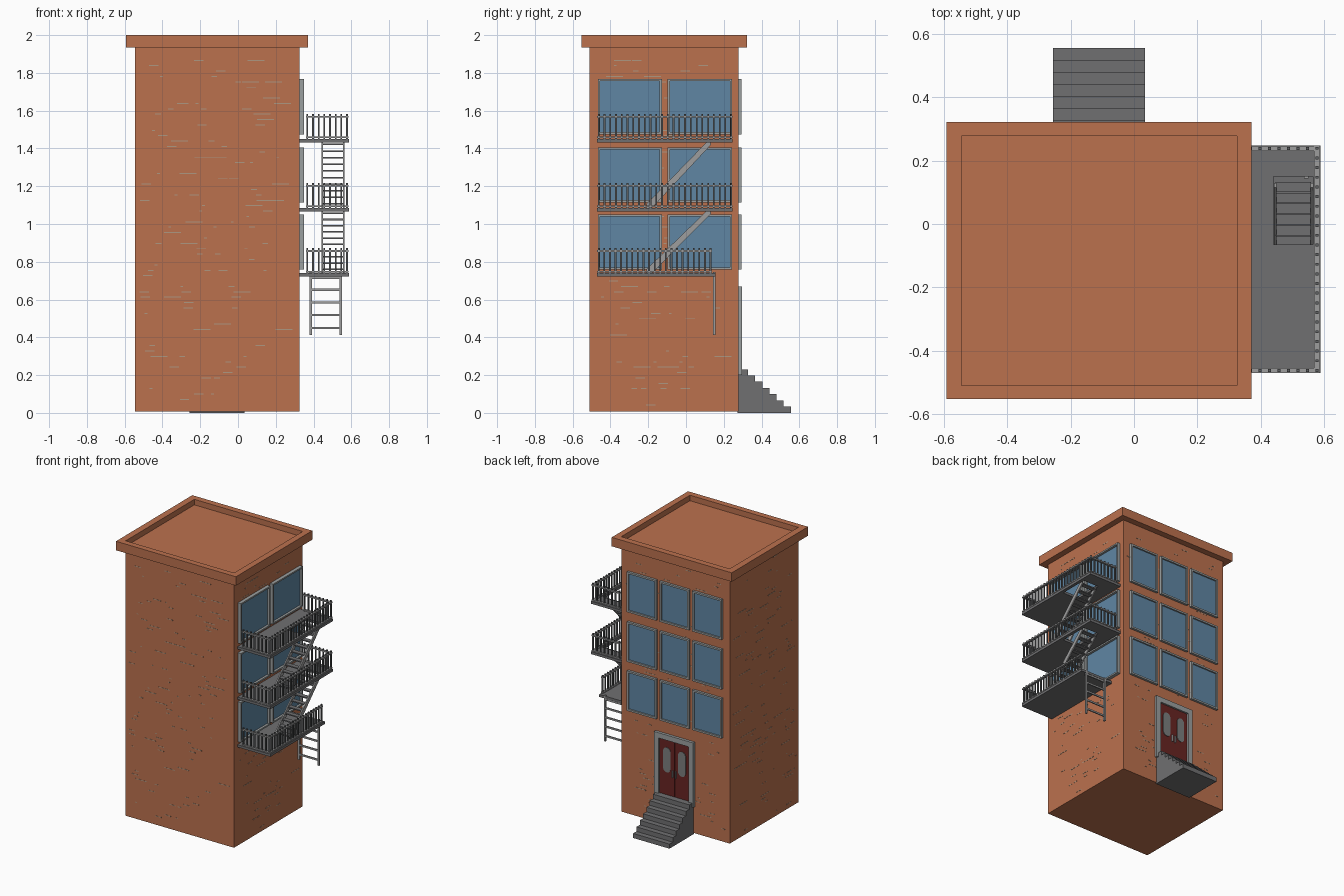
import bpy, bmesh, math, random
from mathutils import Matrix, Vector

if "Cube" in bpy.data.objects:
    bpy.data.objects.remove(bpy.data.objects["Cube"])

random.seed(4)


def mat(name, r, g, b):
    m = bpy.data.materials.new(name)
    m.diffuse_color = (r, g, b, 1)
    m.use_nodes = True
    m.node_tree.nodes["Principled BSDF"].inputs["Base Color"].default_value = m.diffuse_color
    return m


BRICK = mat("brick", 0.50, 0.165, 0.076)
MORTAR = mat("mortar", 0.42, 0.31, 0.22)
GLASS = mat("window_glass", 0.115, 0.24, 0.37)
FRAME = mat("frame_grey", 0.33, 0.35, 0.35)
STONE = mat("step_grey", 0.16, 0.16, 0.165)
IRON = mat("dark_iron", 0.11, 0.115, 0.12)
STEEL = mat("light_steel", 0.34, 0.34, 0.34)
RED = mat("door_red", 0.14, 0.018, 0.016)
PANE = mat("door_pane", 0.20, 0.21, 0.21)


def finish(name, bm, material):
    me = bpy.data.meshes.new(name)
    bm.to_mesh(me)
    bm.free()
    me.materials.append(material)
    ob = bpy.data.objects.new(name, me)
    bpy.context.collection.objects.link(ob)
    return ob


def add_box(bm, x0, x1, y0, y1, z0, z1):
    m = Matrix.Translation(((x0 + x1) / 2, (y0 + y1) / 2, (z0 + z1) / 2))
    bmesh.ops.create_cube(bm, size=1, matrix=m @ Matrix.Diagonal((x1 - x0, y1 - y0, z1 - z0, 1)))


def boxes(name, items, material):
    bm = bmesh.new()
    for b in items:
        add_box(bm, *b)
    return finish(name, bm, material)


def prism(name, pts, axis, a, b, material):
    """Extrude a 2D profile: axis 'x' reads (y, z), axis 'y' reads (x, z)."""
    bm = bmesh.new()
    place = (lambda p: (a, p[0], p[1])) if axis == 'x' else (lambda p: (p[0], a, p[1]))
    f = bm.faces.new([bm.verts.new(place(p)) for p in pts])
    ext = bmesh.ops.extrude_face_region(bm, geom=[f])
    d = Vector((b - a, 0, 0)) if axis == 'x' else Vector((0, b - a, 0))
    bmesh.ops.translate(bm, vec=d, verts=[v for v in ext["geom"] if isinstance(v, bmesh.types.BMVert)])
    bmesh.ops.recalc_face_normals(bm, faces=bm.faces)
    return finish(name, bm, material)


# Building shell
X0, X1, Y0, Y1 = -0.545, 0.325, -0.51, 0.277
boxes("brick_tower", [(X0, X1, Y0, Y1, 0.008, 1.96)], BRICK)
C0, C1, D0, D1 = -0.592, 0.37, -0.552, 0.322
boxes("roof_cornice", [
    (C0, C1, D0, Y0 + 0.001, 1.935, 2), (C0, C1, Y1, D1, 1.935, 2),
    (C0, X0 + 0.001, Y0, Y1, 1.935, 2), (X1, C1, Y0, Y1, 1.935, 2)], BRICK)

# Worn mortar dashes lying on the brick courses
dashes = []
t = 0.0012
for side in range(4):
    lo, hi = (X0, X1) if side < 2 else (Y0, Y1)
    for i in range(110):
        z = 0.04 + 0.0285 * random.randrange(66)
        u = random.uniform(lo + 0.02, hi - 0.12)
        w = random.choice((0.015, 0.03, 0.05, 0.09))
        if side == 0:
            dashes.append((u, u + w, Y0 - t, Y0, z, z + 0.005))
        elif side == 1:
            dashes.append((u, u + w, Y1, Y1 + t, z, z + 0.005))
        elif side == 2:
            dashes.append((X0 - t, X0, u, u + w, z, z + 0.005))
        else:
            dashes.append((X1, X1 + t, u, u + w, z, z + 0.005))
boxes("mortar_dashes", dashes, MORTAR)


# Framed windows on the right wall (axis x) and back wall (axis y)
def wall_frame(u0, u1, z0, z1, w):
    return [(u0, u0 + w, z0, z1), (u1 - w, u1, z0, z1),
            (u0 + w, u1 - w, z0, z0 + w), (u0 + w, u1 - w, z1 - w, z1)]


side_f, side_g, back_f, back_g = [], [], [], []
for z0, z1 in ((0.76, 1.05), (1.115, 1.405), (1.475, 1.767)):
    for u0, u1 in ((-0.467, -0.128), (-0.097, 0.243)):
        side_f += [(X1, 0.35, a, b, c, d) for a, b, c, d in wall_frame(u0, u1, z0, z1, 0.011)]
        side_g.append((X1, 0.333, u0 + 0.005, u1 - 0.005, z0 + 0.005, z1 - 0.005))
    for u0, u1 in ((0.035, 0.27), (-0.228, 0.008), (-0.49, -0.255)):
        back_f += [(a, b, Y1, 0.294, c, d) for a, b, c, d in wall_frame(u0, u1, z0, z1, 0.013)]
        back_g.append((u0 + 0.005, u1 - 0.005, Y1, 0.283, z0 + 0.005, z1 - 0.005))
boxes("side_window_frames", side_f, FRAME)
boxes("side_window_glass", side_g, GLASS)
boxes("back_window_frames", back_f, FRAME)
boxes("back_window_glass", back_g, GLASS)

# Door with frame, double leaf and rounded panes
boxes("door_frame", [(-0.265, -0.228, Y1, 0.297, 0.2, 0.67), (0.013, 0.05, Y1, 0.297, 0.2, 0.67),
                     (-0.228, 0.013, Y1, 0.297, 0.632, 0.67)], FRAME)
boxes("door_leaves", [(-0.228, -0.109, Y1, 0.284, 0.2, 0.632),
                      (-0.106, 0.013, Y1, 0.284, 0.2, 0.632)], RED)
for n, cx in (("left", -0.047), ("right", -0.168)):
    r, pts = 0.03, []
    for i in range(16):
        a = math.pi * 2 * (i + 0.5) / 16
        pts.append((cx + r * math.cos(a), 0.485 + r * math.sin(a) + (0.06 if math.sin(a) > 0 else -0.06)))
    prism("door_pane_" + n, pts, 'y', 0.282, 0.288, PANE)
boxes("door_handles", [(-0.123, -0.117, 0.284, 0.295, 0.37, 0.42),
                       (-0.098, -0.092, 0.284, 0.295, 0.37, 0.42)], STEEL)

# Entrance steps
prof = [(Y1 - 0.005, 0), (0.555, 0)]
for i in range(7):
    y, z = 0.555 - 0.0378 * i, 0.033 * (i + 1)
    prof += [(y, z), (y - 0.0378 if i < 6 else Y1 - 0.005, z)]
prism("entrance_steps", prof, 'x', -0.256, 0.035, STONE)

# Fire escape: platforms, upper two with a stair opening
PX, HX0, HX1, HY0, HY1 = 0.588, 0.44, 0.565, -0.065, 0.15
levels = (("lower", 0.74, 0.155), ("middle", 1.085, 0.247), ("upper", 1.45, 0.247))
for name, z, yend in levels:
    a, b = z - 0.018, z
    if name == "lower":
        deck = [(X1, PX, -0.47, yend, a, b)]
    else:
        deck = [(X1, HX0, -0.47, yend, a, b), (HX1, PX, -0.47, yend, a, b),
                (HX0, HX1, -0.47, HY0, a, b), (HX0, HX1, HY1, yend, a, b)]
    boxes(name + "_platform", deck, STONE)

    # Railing with closely spaced balusters
    ytop = yend if name != "lower" else 0.138
    w, rx = 0.0045, 0.577
    rails, bars = [], []
    ends = [-0.462] + ([yend - 0.009] if name != "lower" else [])
    for r0, r1 in ((z + 0.004, z + 0.012), (z + 0.113, z + 0.122)):
        rails.append((rx - 0.009, rx + 0.009, -0.47, ytop, r0, r1))
        for ye in ends:
            rails.append((0.36, rx - 0.009, ye - 0.008, ye + 0.008, r0, r1))
    n = round((ytop + 0.462) / 0.0305)
    for i in range(n + 1):
        y = -0.462 + (ytop - 0.008 + 0.462) * i / n
        bars.append((rx - w, rx + w, y - w, y + w, z, z + 0.132))
    for ye in ends:
        for i in range(7):
            x = 0.367 + 0.03 * i
            bars.append((x - w, x + w, ye - w, ye + w, z, z + 0.132))
    boxes(name + "_rails", rails, STEEL)
    boxes(name + "_balusters", bars, IRON)

# Stair flights between platforms
for name, z0, z1 in (("lower", 0.74, 1.07), ("upper", 1.085, 1.435)):
    ya, yb, h = -0.21, 0.13, 0.015
    line = [(ya, z0), (ya + 0.03, z0), (yb, z1 - 0.018), (yb, z1 + 0.005), (yb - 0.015, z1 + 0.005), (ya, z0 + 0.02)]
    for s, x in (("inner", 0.441), ("outer", 0.556)):
        prism(f"{name}_stair_stringer_{s}", line, 'x', x, x + 0.009, STEEL)
    treads = []
    for i in range(10):
        f = (i + 0.6) / 10
        y, z = ya + (yb - ya) * f, z0 + (z1 - z0) * f
        treads.append((0.447, 0.559, y - 0.016, y + 0.016, z - 0.004, z + 0.004))
    boxes(name + "_stair_treads", treads, STONE)

# Drop ladder
lad = [(x, x + 0.013, 0.143, 0.156, 0.412, 0.745) for x in (0.378, 0.537)]
lad += [(0.385, 0.545, 0.145, 0.154, z - 0.006, z + 0.006) for z in (0.45, 0.518, 0.585, 0.652, 0.715)]
boxes("drop_ladder", lad, STEEL)
